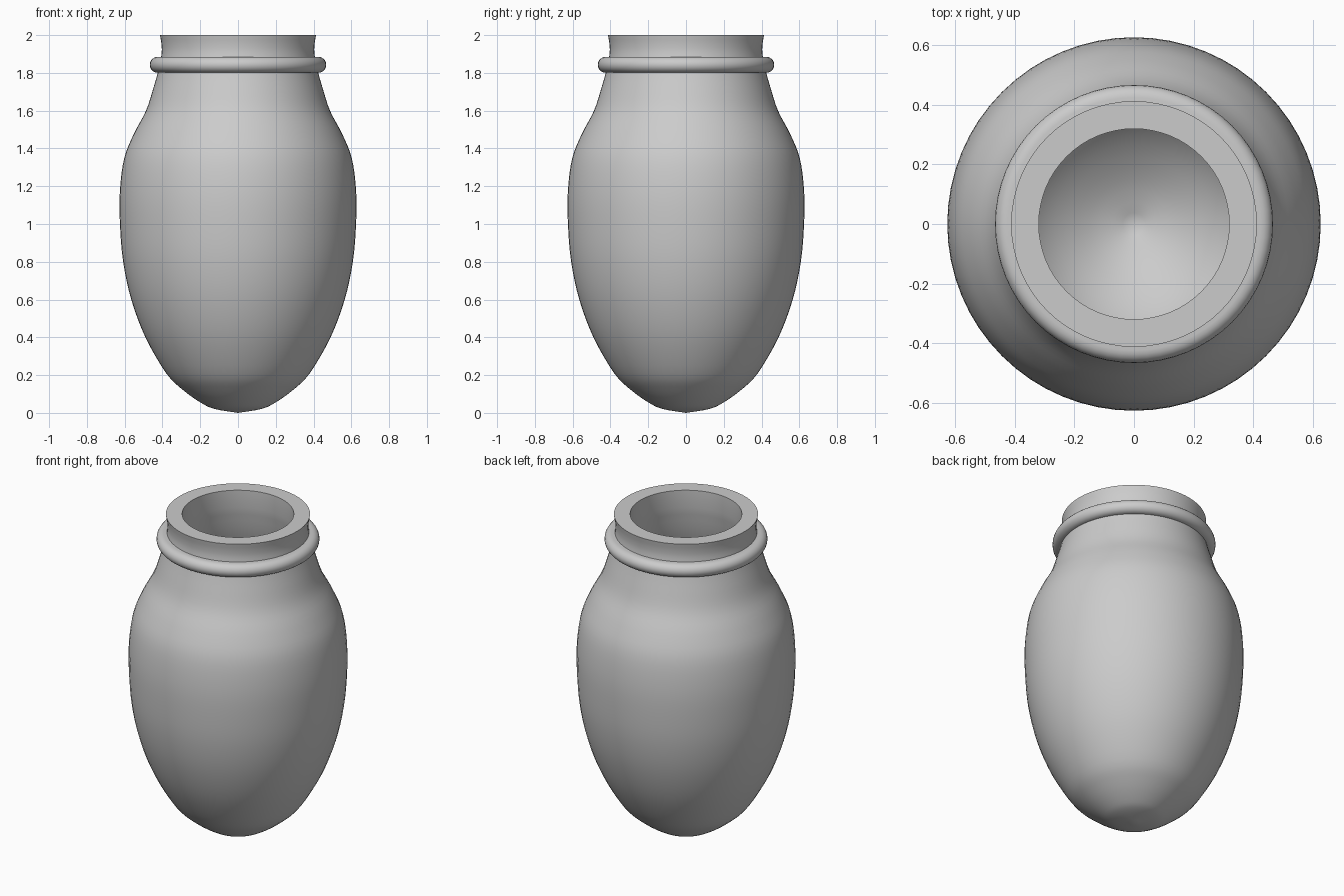
import bpy, bmesh, math
from mathutils import Vector

if "Cube" in bpy.data.objects:
    bpy.data.objects.remove(bpy.data.objects["Cube"])


def smooth_curve(points, steps=4):
    """Catmull-Rom interpolation of (radius, z) points."""
    p = [Vector(q) for q in points]
    p = [2 * p[0] - p[1]] + p + [2 * p[-1] - p[-2]]
    out = []
    for i in range(1, len(p) - 2):
        a, b, c, d = p[i - 1:i + 3]
        for s in range(steps):
            t = s / steps
            out.append(0.5 * (2 * b + (c - a) * t + (2 * a - 5 * b + 4 * c - d) * t ** 2
                              + (3 * b - a - 3 * c + d) * t ** 3))
    out.append(p[-2])
    return [(max(v.x, 0), v.y) for v in out]


def lathe(name, profile, closed=False, segments=64):
    """Revolve a (radius, z) profile around the z axis."""
    bm = bmesh.new()
    verts = [bm.verts.new((r, 0, z)) for r, z in profile]
    pairs = list(zip(verts, verts[1:])) + ([(verts[-1], verts[0])] if closed else [])
    edges = [bm.edges.new(e) for e in pairs]
    bmesh.ops.spin(bm, geom=verts + edges, cent=(0, 0, 0), axis=(0, 0, 1),
                   angle=2 * math.pi, steps=segments)
    bmesh.ops.remove_doubles(bm, verts=bm.verts, dist=0.0005)
    bmesh.ops.recalc_face_normals(bm, faces=bm.faces)
    mesh = bpy.data.meshes.new(name)
    bm.to_mesh(mesh)
    bm.free()
    obj = bpy.data.objects.new(name, mesh)
    bpy.context.collection.objects.link(obj)
    bpy.ops.object.select_all(action='DESELECT')
    obj.select_set(True)
    bpy.context.view_layer.objects.active = obj
    bpy.ops.object.shade_smooth_by_angle(angle=math.radians(35))
    return obj


# Hollow jar body: outer wall up to the lip, then inner wall down to the floor
outer = smooth_curve([(0, 0), (0.12, 0.02), (0.19, 0.05), (0.29, 0.12), (0.38, 0.21),
                      (0.49, 0.4), (0.565, 0.6), (0.608, 0.8), (0.625, 1.0),
                      (0.625, 1.18), (0.602, 1.35), (0.55, 1.48), (0.487, 1.6),
                      (0.448, 1.72), (0.42, 1.82), (0.405, 1.9), (0.405, 1.95), (0.413, 2.0)])
inner = smooth_curve([(0.32, 1.89), (0.36, 1.7), (0.45, 1.45), (0.53, 1.2), (0.53, 1.0),
                      (0.48, 0.65), (0.4, 0.42), (0.3, 0.28), (0.15, 0.17), (0, 0.11)])
lathe("jar_body", outer + [(0.32, 2.0)] + inner)

# Half-round collar around the neck
arc = [(0.425 + 0.042 * math.cos(a), 1.843 + 0.042 * math.sin(a))
       for a in (math.radians(-90 + 18 * i) for i in range(11))]
lathe("neck_collar", [(0.38, 1.801)] + arc + [(0.38, 1.885)], closed=True)
